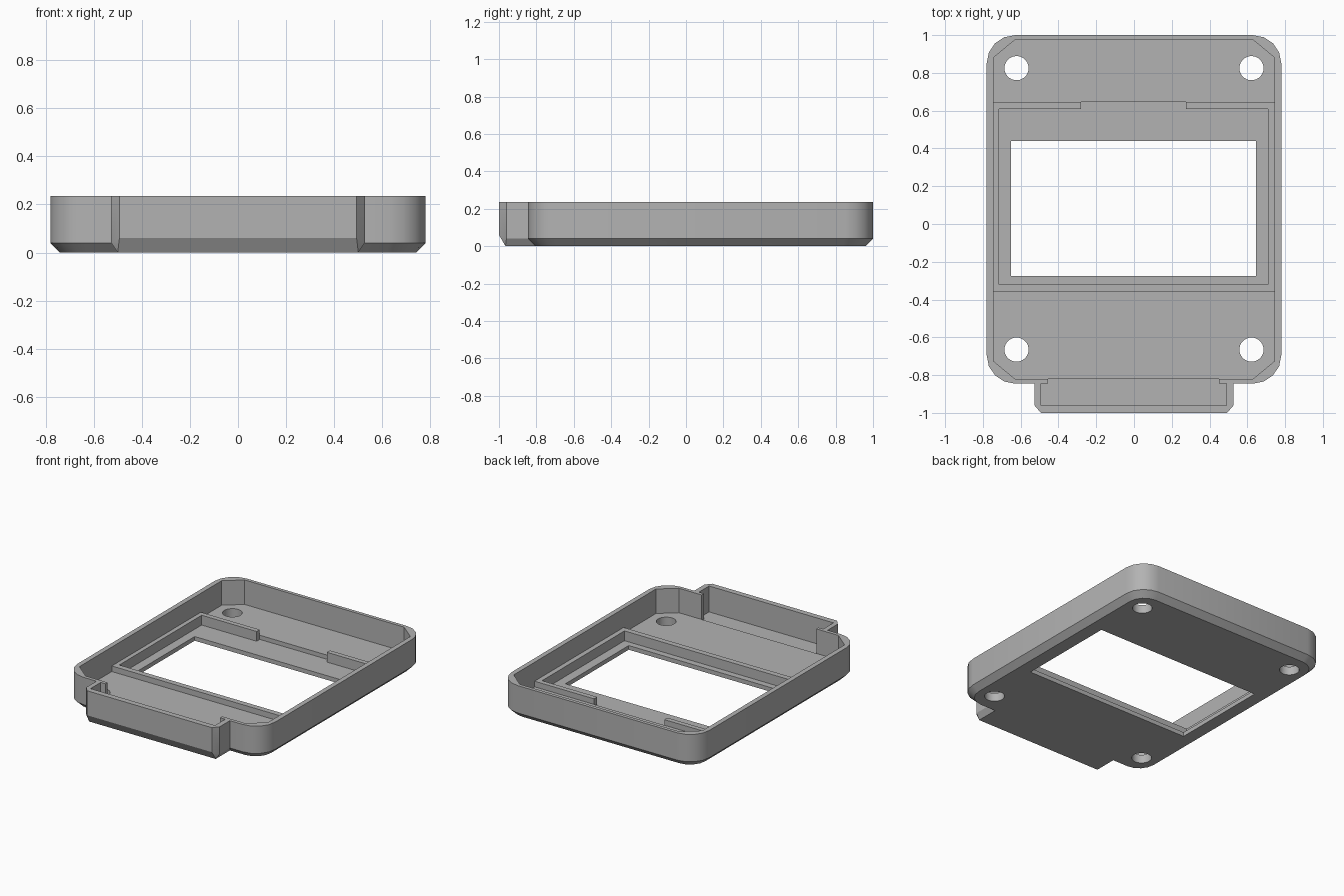
import bpy
import bmesh
from math import cos, sin, pi

if "Cube" in bpy.data.objects:
    bpy.data.objects.remove(bpy.data.objects["Cube"], do_unlink=True)

grey = bpy.data.materials.new("plain grey")
colour = (0.45, 0.45, 0.45, 1)
grey.diffuse_color = colour
grey.use_nodes = True
grey.node_tree.nodes["Principled BSDF"].inputs["Base Color"].default_value = colour

HEIGHT = 0.235
ABOVE = 0.4      # cutters reach past the rim
FLOOR = 0.06
POCKET = 0.03


def hull(name, points):
    """Convex solid around the points."""
    bm = bmesh.new()
    for p in points:
        bm.verts.new(p)
    bmesh.ops.convex_hull(bm, input=bm.verts[:])
    bmesh.ops.dissolve_limit(bm, angle_limit=0.01, verts=bm.verts[:], edges=bm.edges[:])
    bmesh.ops.recalc_face_normals(bm, faces=bm.faces[:])
    mesh = bpy.data.meshes.new(name)
    bm.to_mesh(mesh)
    bm.free()
    mesh.materials.append(grey)
    obj = bpy.data.objects.new(name, mesh)
    bpy.context.collection.objects.link(obj)
    return obj


def prism(name, outline, z0, z1):
    return hull(name, [(x, y, z) for x, y in outline for z in (z0, z1)])


def box(name, x0, x1, y0, y1, z0, z1):
    return prism(name, [(x0, y0), (x1, y0), (x1, y1), (x0, y1)], z0, z1)


def rounded(hx, y0, y1, r, steps=4):
    """Rectangle outline with rounded corners."""
    corners = [(hx - r, y1 - r), (r - hx, y1 - r), (r - hx, y0 + r), (hx - r, y0 + r)]
    return [(cx + r * cos((k + i / steps) * pi / 2), cy + r * sin((k + i / steps) * pi / 2))
            for k, (cx, cy) in enumerate(corners) for i in range(steps + 1)]


def combine(target, tool, operation):
    tool.hide_render = True
    mod = target.modifiers.new(operation, 'BOOLEAN')
    mod.operation = operation
    mod.solver = 'EXACT'
    mod.object = tool
    bpy.context.view_layer.objects.active = target
    bpy.ops.object.modifier_apply(modifier=mod.name)
    bpy.data.objects.remove(tool, do_unlink=True)


# Outer body with rounded corners and a chamfered underside
upper = rounded(0.78, -0.845, 1.0, 0.15)
lower = rounded(0.74, -0.805, 0.96, 0.12)
case = hull("display_case", [(x, y, z) for x, y in upper for z in (0.04, HEIGHT)]
            + [(x, y, 0) for x, y in lower])

# Connector bay projecting from the front
bay = []
for s in (-1, 1):
    bay += [(s * 0.5, y, 0) for y in (-0.7, -0.965)]
    bay += [(s * 0.527, y, z) for y in (-0.7, -0.96) for z in (0.04, HEIGHT)]
    bay += [(s * 0.493, -1.0, z) for z in (0.06, HEIGHT)]
combine(case, hull("connector_bay", bay), 'UNION')

# Main cavity with cut corners
cavity = [(s * x, y) for s in (-1, 1)
          for x, y in ((0.63, 0.975), (0.745, 0.88), (0.745, -0.725), (0.63, -0.82))]
combine(case, prism("cavity", cavity, FLOOR, ABOVE), 'DIFFERENCE')

# Bay cavity and its narrower mouth
combine(case, box("bay_cavity", -0.493, 0.49, -0.96, -0.845, 0.05, ABOVE), 'DIFFERENCE')
combine(case, box("bay_mouth", -0.455, 0.45, -0.87, -0.82, 0.05, ABOVE), 'DIFFERENCE')

# Raised frame around the screen pocket, open at the back
combine(case, box("screen_frame", -0.76, 0.76, -0.36, 0.645, 0.05, 0.1), 'UNION')
combine(case, box("pocket", -0.714, 0.71, -0.32, 0.61, POCKET, ABOVE), 'DIFFERENCE')
combine(case, box("frame_gap", -0.28, 0.275, 0.55, 0.645, POCKET, ABOVE), 'DIFFERENCE')
combine(case, box("window", -0.65, 0.645, -0.275, 0.44, -0.1, ABOVE), 'DIFFERENCE')

# Screw holes
for x in (-0.622, 0.622):
    for y in (-0.665, 0.825):
        ring = [(x + 0.064 * cos(i * pi / 16), y + 0.064 * sin(i * pi / 16)) for i in range(32)]
        combine(case, prism("screw_hole", ring, -0.1, 0.15), 'DIFFERENCE')

# Smooth rounded corners, keep edges sharp
bpy.ops.object.select_all(action='DESELECT')
case.select_set(True)
bpy.context.view_layer.objects.active = case
bpy.ops.object.shade_smooth_by_angle()
